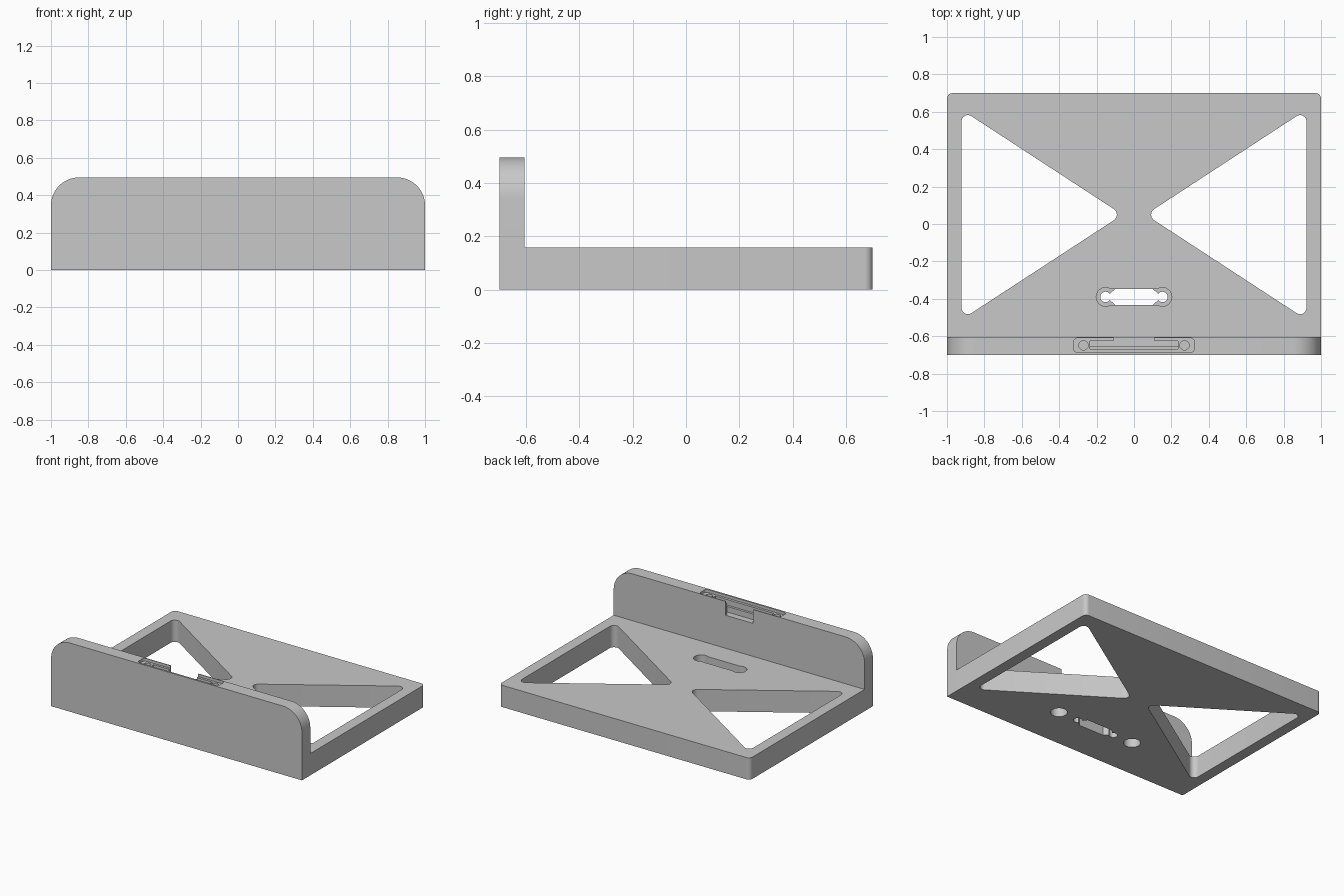
import bpy, bmesh, math
from mathutils import Vector

cube = bpy.data.objects.get("Cube")
if cube:
    bpy.data.objects.remove(cube, do_unlink=True)

grey = bpy.data.materials.new("plain grey")
grey.use_nodes = True
colour = (0.58, 0.58, 0.58, 1)
grey.diffuse_color = colour
grey.node_tree.nodes["Principled BSDF"].inputs["Base Color"].default_value = colour


def rounded(corners, steps=10):
    """Outline with each (x, y, radius) corner replaced by an arc."""
    pts = []
    for i, (x, y, r) in enumerate(corners):
        p = Vector((x, y))
        if r == 0:
            pts.append(p)
            continue
        a = (Vector(corners[i - 1][:2]) - p).normalized()
        b = (Vector(corners[(i + 1) % len(corners)][:2]) - p).normalized()
        half = a.angle(b) / 2
        centre = p + (a + b).normalized() * r / math.sin(half)
        start = p + a * r / math.tan(half) - centre
        end = p + b * r / math.tan(half) - centre
        sweep = math.pi - 2 * half
        for k in range(steps + 1):
            t = k / steps
            pts.append(centre + (start * math.sin((1 - t) * sweep) + end * math.sin(t * sweep))
                       / math.sin(sweep))
    return pts


def rect(x0, x1, y0, y1, r=0):
    return rounded([(x0, y0, r), (x1, y0, r), (x1, y1, r), (x0, y1, r)])


def circle(x, y, r, n=32):
    return [Vector((x + r * math.cos(math.tau * k / n), y + r * math.sin(math.tau * k / n)))
            for k in range(n)]


def prism(name, outline, low, high, upright=False):
    """Extrude an outline along z, or along y when upright."""
    bm = bmesh.new()
    verts = [bm.verts.new((p.x, low, p.y) if upright else (p.x, p.y, low)) for p in outline]
    face = bm.faces.new(verts)
    new = bmesh.ops.extrude_face_region(bm, geom=[face])["geom"]
    shift = (0, high - low, 0) if upright else (0, 0, high - low)
    bmesh.ops.translate(bm, vec=shift, verts=[g for g in new if isinstance(g, bmesh.types.BMVert)])
    bmesh.ops.recalc_face_normals(bm, faces=bm.faces)
    mesh = bpy.data.meshes.new(name)
    bm.to_mesh(mesh)
    bm.free()
    mesh.materials.append(grey)
    ob = bpy.data.objects.new(name, mesh)
    bpy.context.collection.objects.link(ob)
    return ob


def combine(target, tool, operation="DIFFERENCE"):
    """Apply a boolean and remove the tool object."""
    mod = target.modifiers.new(operation, "BOOLEAN")
    mod.operation, mod.solver, mod.object = operation, "EXACT", tool
    bpy.ops.object.select_all(action="DESELECT")
    bpy.context.view_layer.objects.active = target
    target.select_set(True)
    bpy.ops.object.modifier_apply(modifier=mod.name)
    bpy.data.objects.remove(tool, do_unlink=True)


BASE, TOP, BACK = 0.157, 0.495, -0.605

# Base plate with rounded rear corners, joined to the upright front wall
bracket = prism("bracket", rounded([(-1, -0.7, 0), (1, -0.7, 0), (1, 0.7, 0.03), (-1, 0.7, 0.03)]), 0, BASE)
wall = prism("front_wall", rounded([(-1, 0, 0), (1, 0, 0), (1, TOP, 0.15), (-1, TOP, 0.15)], 16),
             -0.7, BACK, upright=True)
combine(bracket, wall, "UNION")

# Triangular windows and blind round sockets underneath
for s in (-1, 1):
    window = rounded([(s * 0.922, 0.611, 0.034), (s * 0.922, -0.511, 0.034), (s * 0.062, 0.05, 0.036)])
    combine(bracket, prism("window_cutter", window, -0.1, 0.3))
    combine(bracket, prism("socket_cutter", circle(s * 0.31, -0.39, 0.055), -0.1, 0.1))

# Counterbored slot: wide pocket above, narrower openings right through
SLOT_Y = -0.39
combine(bracket, prism("pocket_cutter", rect(-0.15, 0.15, SLOT_Y - 0.043, SLOT_Y + 0.043), 0.06, 0.3))
for s in (-1, 1):
    combine(bracket, prism("ring_cutter", circle(s * 0.152, SLOT_Y, 0.05), 0.06, 0.3))
    combine(bracket, prism("hole_cutter", circle(s * 0.152, SLOT_Y, 0.028), -0.1, 0.2))
opening = [Vector((x, SLOT_Y + y)) for x, y in
           ((-0.134, -0.012), (-0.1, -0.043), (0.1, -0.043), (0.134, -0.012),
            (0.134, 0.012), (0.1, 0.043), (-0.1, 0.043), (-0.134, 0.012))]
combine(bracket, prism("opening_cutter", opening, -0.1, 0.2))

# Connector seat in the wall top: shallow recess, stepped slot, rear notch, screw holes
seat = [("recess_cutter", rect(-0.322, 0.322, -0.687, -0.61, 0.02), 0.02),
        ("step_cutter", rect(-0.235, 0.235, -0.669, -0.626), 0.06),
        ("slot_cutter", rect(-0.235, 0.235, -0.652, -0.626), 0.1),
        ("notch_cutter", rect(-0.11, 0.11, -0.64, -0.58), 0.1)]
seat += [("screw_cutter", circle(s * 0.27, -0.649, 0.025), 0.1) for s in (-1, 1)]
for name, outline, depth in seat:
    combine(bracket, prism(name, outline, TOP - depth, TOP + 0.1))

bpy.ops.object.shade_smooth_by_angle(angle=math.radians(25))
